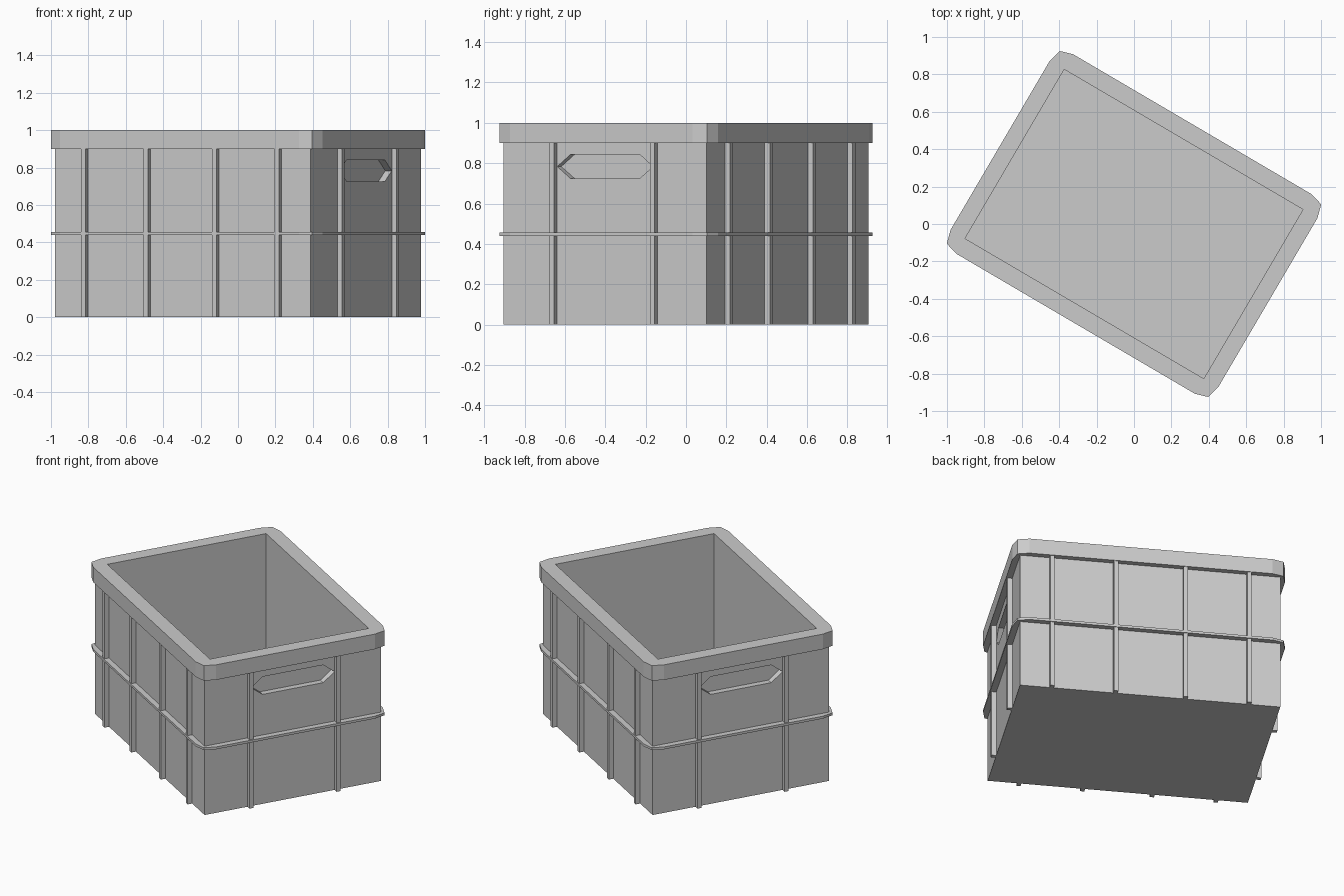
import bpy, bmesh, math

if "Cube" in bpy.data.objects:
    bpy.data.objects.remove(bpy.data.objects["Cube"])

ANGLE = math.radians(-30.4)      # the whole crate is turned about z
HX, HY = 0.792, 0.583            # outer half size of the walls
IX, IY = 0.74, 0.524             # inner half size
SIGNS = [(1, 1), (-1, 1), (-1, -1), (1, -1)]


def loft(name, loops, closed=False):
    """Skin matching loops of points; cap the ends or close into a ring."""
    bm = bmesh.new()
    rows = [[bm.verts.new(p) for p in loop] for loop in loops]
    n = len(rows[0])
    pairs = list(zip(rows, rows[1:])) + ([(rows[-1], rows[0])] if closed else [])
    for a, b in pairs:
        for i in range(n):
            j = (i + 1) % n
            bm.faces.new((a[i], a[j], b[j], b[i]))
    if not closed:
        bm.faces.new(rows[0])
        bm.faces.new(rows[-1])
    bmesh.ops.remove_doubles(bm, verts=bm.verts, dist=1e-4)
    bmesh.ops.recalc_face_normals(bm, faces=bm.faces)
    mesh = bpy.data.meshes.new(name)
    bm.to_mesh(mesh)
    bm.free()
    ob = bpy.data.objects.new(name, mesh)
    bpy.context.collection.objects.link(ob)
    ob.rotation_euler.z = ANGLE
    return ob


def rect(hx, hy, z, repeat=1, cx=0, cy=0):
    return [(cx + sx * hx, cy + sy * hy, z) for sx, sy in SIGNS for _ in range(repeat)]


def rounded(z):
    """Rim outline: each corner is cut by two short facets."""
    corner = [(0.83, IY), (0.81, 0.597), (IX, 0.618)]
    pts = []
    for sx, sy in SIGNS:
        order = corner if sx * sy > 0 else corner[::-1]
        pts += [(sx * x, sy * y, z) for x, y in order]
    return pts


def ring(name, z0, z1, hx, hy):
    return loft(name, [rounded(z0), rounded(z1), rect(hx, hy, z1, 3),
                       rect(hx, hy, z0, 3)], closed=True)


# walls and floor
body = loft("crate_body", [rect(HX, HY, 0), rect(HX, HY, 0.9),
                           rect(IX, IY, 0.9), rect(IX, IY, 0.05)])

# top rim and middle band
ring("top_rim", 0.9, 1.0, IX, IY)
ring("middle_band", 0.44, 0.456, 0.775, 0.565)

# hexagonal hand grips recessed into both ends
grip = [(-0.275, 0.783), (-0.2, 0.725), (0.2, 0.725),
        (0.275, 0.783), (0.2, 0.842), (-0.2, 0.842)]
for s, side in ((1, "right"), (-1, "left")):
    cutter = loft(f"{side}_grip_cutter", [[(s * x, y, z) for y, z in grip]
                                          for x in (HX - 0.04, HX + 0.1)])
    cutter.hide_render = True
    mod = body.modifiers.new(f"{side}_grip", 'BOOLEAN')
    mod.object = cutter
    mod.operation = 'DIFFERENCE'
    mod.solver = 'EXACT'
    bpy.context.view_layer.objects.active = body
    bpy.ops.object.modifier_apply(modifier=mod.name)
    bpy.data.objects.remove(cutter)


# upright ribs: four on each long side, two on each end
def rib(name, x, y, hx, hy):
    loft(name, [rect(hx, hy, z, 1, x, y) for z in (0, 0.9)])


for s in (1, -1):
    for x in (-0.6, -0.212, 0.212, 0.6):
        rib("side_rib", x, s * (HY + 0.01), 0.013, 0.02)
    for y in (-0.288, 0.288):
        rib("end_rib", s * (HX + 0.01), y, 0.02, 0.013)
